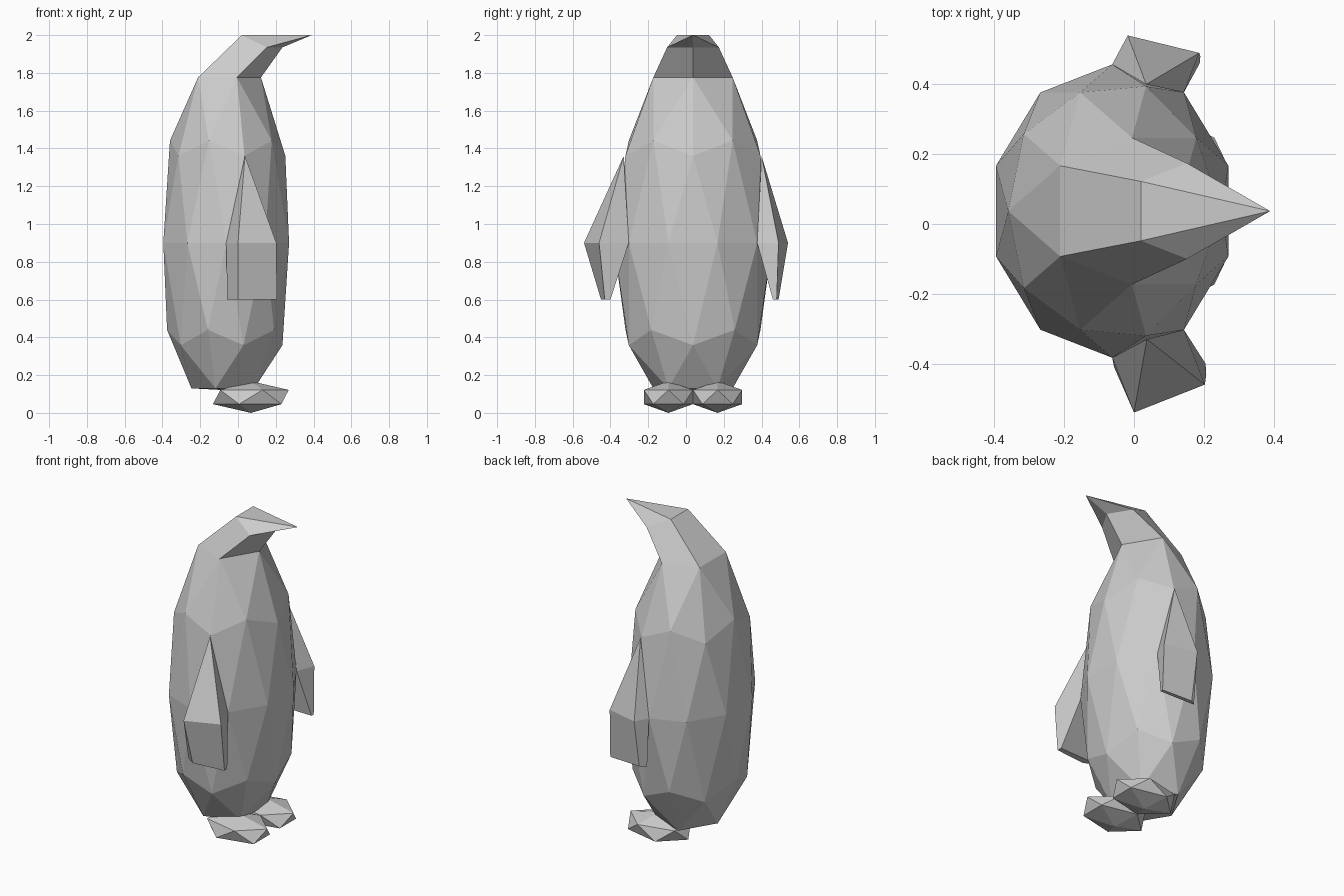
import bpy, bmesh, math
from mathutils import Vector

if "Cube" in bpy.data.objects:
    bpy.data.objects.remove(bpy.data.objects["Cube"])

CY = 0.037  # side-to-side centre line of the body


def finish(bm, name):
    bmesh.ops.recalc_face_normals(bm, faces=bm.faces[:])
    me = bpy.data.meshes.new(name)
    bm.to_mesh(me)
    bm.free()
    ob = bpy.data.objects.new(name, me)
    bpy.context.collection.objects.link(ob)
    return ob


# Body: stretched low-poly sphere with flattened base, open at the top
bm = bmesh.new()
bmesh.ops.create_icosphere(bm, subdivisions=2, radius=1)
pole = max(bm.verts, key=lambda v: v.co.z)
ring = [e.other_vert(pole) for e in pole.link_edges]
ring.sort(key=lambda v: math.atan2(v.co.y, v.co.x))
bmesh.ops.delete(bm, geom=[pole], context='VERTS')
for v in bm.verts:
    x, y, z = v.co
    nz = 0.9 + 1.03 * z
    if z < -0.95:
        nz = 0.12
    elif z < -0.8:
        nz = 0.13
    v.co = (-0.0625 + 0.35 * x, CY + 0.42 * y, nz)

# Head and beak: top ring drawn forward, closed by a fan to the beak tip
tip = bm.verts.new((0.39, CY, 2.0))
head = []
for v in ring:
    side = math.copysign(1, v.co.y - CY)
    if v.co.x < -0.1:
        p = (0.02, CY + side * 0.085, 2.0)
    elif v.co.x < 0.05:
        p = (0.152, CY + side * 0.137, 1.935)
    else:
        p = (0.235, CY, 1.935)
    head.append(bm.verts.new(p))
for i in range(5):
    j = (i + 1) % 5
    bm.faces.new((ring[i], ring[j], head[j], head[i]))
    bm.faces.new((head[i], head[j], tip))
finish(bm, "body")


# Flippers: pointed top, four-sided middle and thin four-sided end
def flipper(name, apex, mid, end):
    bm = bmesh.new()
    a = bm.verts.new(apex)
    m = [bm.verts.new((x, y, 0.9)) for x, y in mid]
    e = [bm.verts.new((x, y, 0.6)) for x, y in end]
    for i in range(4):
        j = (i + 1) % 4
        bm.faces.new((a, m[i], m[j]))
        bm.faces.new((m[i], e[i], e[j], m[j]))
    bm.faces.new(e)
    finish(bm, name)


flipper("flipper_right", (0.037, -0.33, 1.36),
        [(-0.0625, -0.383), (0.143, -0.303), (0.203, -0.46), (0.0, -0.54)],
        [(-0.057, -0.41), (0.205, -0.40), (0.207, -0.43), (0.0, -0.45)])
flipper("flipper_left", (0.035, 0.4, 1.36),
        [(-0.0625, 0.457), (0.143, 0.377), (0.187, 0.49), (-0.018, 0.54)],
        [(-0.055, 0.465), (0.188, 0.46), (0.19, 0.48), (-0.018, 0.49)])

# Feet: flattened twenty-sided solids
for name, y in (("foot_right", CY - 0.13), ("foot_left", CY + 0.13)):
    bm = bmesh.new()
    bmesh.ops.create_icosphere(bm, subdivisions=1, radius=1)
    for v in bm.verts:
        v.co = Vector((0.068 + 0.224 * v.co.x, y + 0.153 * v.co.y, 0.084 + 0.084 * v.co.z))
    finish(bm, name)
